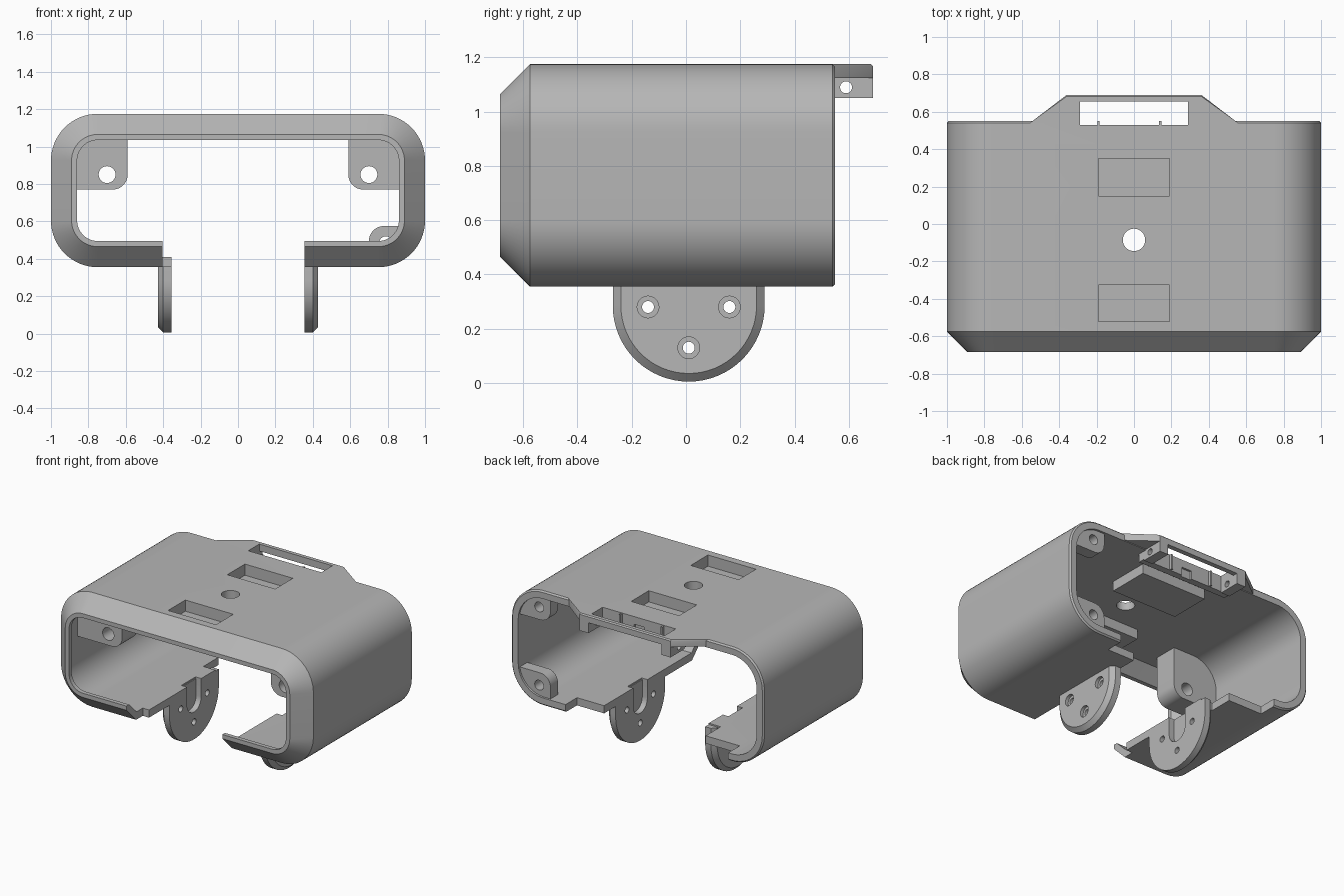
import bpy, bmesh, math

if "Cube" in bpy.data.objects:
    bpy.data.objects.remove(bpy.data.objects["Cube"])

grey = bpy.data.materials.new("plain grey")
grey.use_nodes = True
grey.diffuse_color = (0.47, 0.47, 0.47, 1)
grey.node_tree.nodes["Principled BSDF"].inputs["Base Color"].default_value = (0.47, 0.47, 0.47, 1)

PLACE = {"x": lambda u, v, w: (w, u, v),
         "y": lambda u, v, w: (u, w, v),
         "z": lambda u, v, w: (u, v, w)}


def arc(cu, cv, r, start, end, n=12):
    angles = [math.radians(start + (end - start) * i / n) for i in range(n + 1)]
    return [(cu + r * math.cos(a), cv + r * math.sin(a)) for a in angles]


def circle(cu, cv, r, n=32):
    return arc(cu, cv, r, 0, 360, n)[:-1]


def rect(u0, u1, v0, v1):
    return [(u0, v0), (u1, v0), (u1, v1), (u0, v1)]


def loft(name, axis, sections, ring=False):
    """Skin (outline, position) sections; a ring joins the last to the first."""
    bm = bmesh.new()
    loops = [[bm.verts.new(PLACE[axis](u, v, w)) for u, v in pts] for pts, w in sections]
    pairs = list(zip(loops, loops[1:]))
    if ring:
        pairs.append((loops[-1], loops[0]))
    else:
        bm.faces.new(loops[0])
        bm.faces.new(loops[-1])
    for a, b in pairs:
        for i in range(len(a)):
            j = (i + 1) % len(a)
            bm.faces.new((a[i], a[j], b[j], b[i]))
    bmesh.ops.recalc_face_normals(bm, faces=bm.faces)
    mesh = bpy.data.meshes.new(name)
    bm.to_mesh(mesh)
    bm.free()
    ob = bpy.data.objects.new(name, mesh)
    bpy.context.scene.collection.objects.link(ob)
    return ob


def prism(name, axis, pts, a, b):
    return loft(name, axis, [(pts, a), (pts, b)])


def finish(ob, cutters=()):
    """Cut the part, colour it and smooth its curved faces."""
    for c in cutters:
        c.hide_render = True
        mod = ob.modifiers.new("cut", "BOOLEAN")
        mod.operation, mod.solver, mod.object = "DIFFERENCE", "EXACT", c
    if cutters:
        graph = bpy.context.evaluated_depsgraph_get()
        mesh = bpy.data.meshes.new_from_object(ob.evaluated_get(graph))
        ob.modifiers.clear()
        ob.data = mesh
        for c in cutters:
            bpy.data.objects.remove(c)
    ob.data.materials.clear()
    ob.data.materials.append(grey)
    bpy.ops.object.select_all(action="DESELECT")
    ob.select_set(True)
    bpy.context.view_layer.objects.active = ob
    bpy.ops.object.shade_smooth_by_angle(angle=math.radians(25))


def outline(inset):
    """Rounded cross-section of the housing."""
    r, pts = 0.25 - inset, []
    for cx, cz, start in ((0.75, 0.925, 0), (-0.75, 0.925, 90),
                          (-0.75, 0.605, 180), (0.75, 0.605, 270)):
        pts += arc(cx, cz, r, start, start + 90, 16)
    return pts


def slot_cutter():
    return prism("slot_cutter", "z", rect(-0.29, 0.29, 0.53, 0.655), 0.9, 1.3)


def pocket_cutter(y0, y1):
    return prism("pocket_cutter", "z", rect(-0.19, 0.19, y0, y1), 1.095, 1.3)


def ceiling_hole():
    return prism("hole_cutter", "z", circle(0, -0.085, 0.06), 0.9, 1.3)


# Housing tube with a bevelled front lip
shell = loft("housing_shell", "y", [
    (outline(0.01), 0.55), (outline(0), 0.54), (outline(0), -0.575),
    (outline(0.11), -0.685), (outline(0.14), -0.685),
    (outline(0.14), -0.655), (outline(0.055), -0.57), (outline(0.055), 0.55)], ring=True)
floor_gap = [(-0.405, -0.8), (0.355, -0.8), (0.355, 0.42), (0.57, 0.42), (0.57, 0.7),
             (-0.72, 0.7), (-0.72, 0.42), (-0.45, 0.42), (-0.45, 0.25),
             (-0.355, 0.25), (-0.355, -0.5), (-0.405, -0.5)]
u_shape = arc(0.01, 0.28, 0.08, 180, 360) + [(0.09, 0.6), (-0.07, 0.6)]
finish(shell, [
    prism("floor_cutter", "z", floor_gap, 0.2, 0.56),
    prism("notch_cutter", "x", u_shape, -0.4, 0.4),
    pocket_cutter(-0.52, -0.325), pocket_cutter(0.15, 0.35),
    ceiling_hole(), slot_cutter()])

# Pads that back the two ceiling pockets
for name, y0, y1 in (("front", -0.52, -0.325), ("rear", 0.15, 0.35)):
    pad = prism(name + "_pocket_pad", "z", rect(-0.26, 0.26, y0 - 0.05, y1 + 0.05), 1.05, 1.14)
    finish(pad, [pocket_cutter(y0, y1)])

# Rear hood with its slot
hood = [(-0.58, 0.5), (0.58, 0.5), (0.55, 0.545), (0.36, 0.69), (-0.36, 0.69), (-0.55, 0.545)]
low = [(u, v - 0.008 if v > 0.6 else v) for u, v in hood]
finish(loft("rear_hood", "z", [(hood, 1.125), (hood, 1.167), (low, 1.175)]), [slot_cutter()])
finish(prism("slot_front_wall", "z", rect(-0.36, 0.36, 0.48, 0.53), 1.06, 1.14),
       [prism("notch_cutter", "z", rect(-0.04, 0.04, 0.515, 0.6), 1, 1.3)])
for x in (-0.19, 0.14):
    finish(prism("slot_rib", "z", rect(x - 0.006, x + 0.006, 0.51, 0.55), 1.06, 1.17))


def side_name(s):
    return "left_" if s > 0 else "right_"


for s in (1, -1):
    # Hinge lugs under the hood
    lug = prism(side_name(s) + "hinge_lug", "x", rect(0.53, 0.69, 1.05, 1.14), s * 0.29, s * 0.36)
    finish(lug, [prism("pin_cutter", "x", circle(0.59, 1.09, 0.022), s * 0.2, s * 0.5)])

    # Mounting ears with a bevelled rim, bolt holes and a notch on the inner face
    def ear_outline(r):
        return [(0.01 - r, 0.4)] + arc(0.01, 0.285, r, 180, 360, 32) + [(0.01 + r, 0.4)]
    ear = loft(side_name(s) + "mounting_ear", "x", [
        (ear_outline(0.28), s * 0.355), (ear_outline(0.28), s * 0.4),
        (ear_outline(0.25), s * 0.428)])
    cuts = [prism("notch_cutter", "x", u_shape, s * 0.3, s * 0.395)]
    for y, z in ((-0.14, 0.28), (0.16, 0.28), (0.01, 0.13)):
        cuts.append(prism("bolt_cutter", "x", circle(y, z, 0.022), s * 0.3, s * 0.5))
        cuts.append(prism("bore_cutter", "x", circle(y, z, 0.04), s * 0.405, s * 0.5))
    finish(ear, cuts)

    # Corner blocks inside the front
    block = arc(0.67, 0.85, 0.08, 180, 270) + [
        (0.97, 0.77), (0.97, 0.95), (0.9, 1.08), (0.75, 1.15), (0.59, 1.15)]
    finish(prism(side_name(s) + "corner_block", "y", [(s * u, v) for u, v in block], -0.47, -0.3),
           [prism("screw_cutter", "y", circle(s * 0.7, 0.85, 0.045), -0.6, -0.1)])

# Screw tabs at the rear of the left wall
tab = [(0.96, 0.575)] + arc(0.78, 0.495, 0.08, 90, 180) + [
    (0.7, 0.385), (0.84, 0.39), (0.92, 0.45), (0.97, 0.54)]
for name, flip in (("lower", False), ("upper", True)):
    pts = [(u, 1.53 - v if flip else v) for u, v in tab]
    z = 1.045 if flip else 0.485
    finish(prism(name + "_screw_tab", "y", pts, 0.45, 0.535),
           [prism("screw_cutter", "y", circle(0.79, z, 0.035), 0.4, 0.7)])
